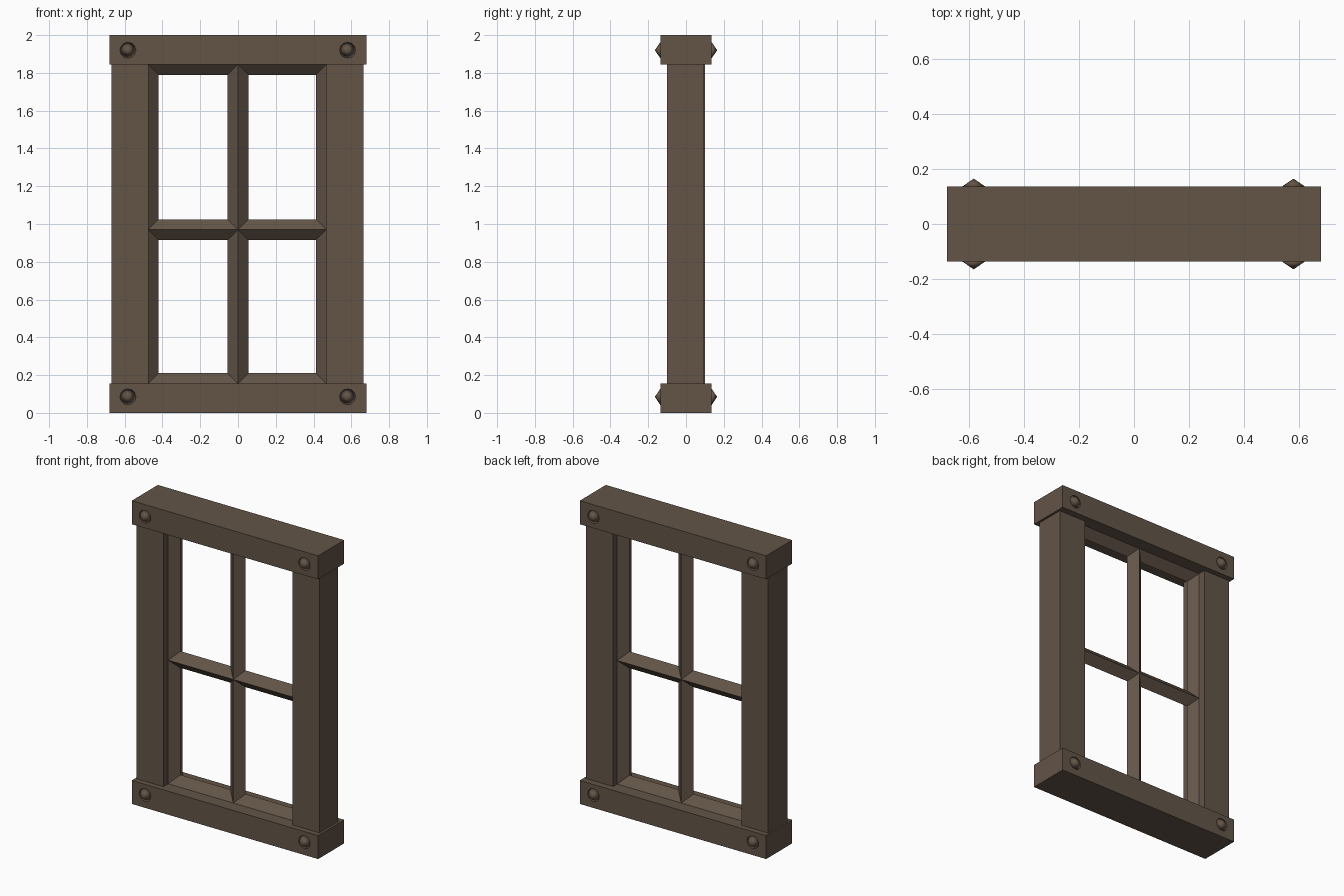
import bpy, bmesh, math
from mathutils import Matrix

if "Cube" in bpy.data.objects:
    bpy.data.objects.remove(bpy.data.objects["Cube"])

wood = bpy.data.materials.new("dark_brown_wood")
wood.diffuse_color = (0.125, 0.09, 0.064, 1)
wood.use_nodes = True
wood.node_tree.nodes["Principled BSDF"].inputs["Base Color"].default_value = wood.diffuse_color


def finish(name, bm, smooth=False):
    bmesh.ops.recalc_face_normals(bm, faces=bm.faces[:])
    mesh = bpy.data.meshes.new(name)
    bm.to_mesh(mesh)
    bm.free()
    mesh.materials.append(wood)
    for p in mesh.polygons:
        p.use_smooth = smooth
    obj = bpy.data.objects.new(name, mesh)
    bpy.context.collection.objects.link(obj)
    return obj


def box(name, lo, hi):
    bm = bmesh.new()
    size = [b - a for a, b in zip(lo, hi)]
    mid = [(a + b) / 2 for a, b in zip(lo, hi)]
    bmesh.ops.create_cube(bm, size=1, matrix=Matrix.Translation(mid) @ Matrix.Diagonal((*size, 1)))
    return finish(name, bm)


# Thick rails across the top and bottom
box("bottom_rail", (-0.68, -0.136, 0), (0.68, 0.136, 0.155))
box("top_rail", (-0.68, -0.136, 1.845), (0.68, 0.136, 2))

# Side posts
box("left_post", (-0.67, -0.1, 0.155), (-0.475, 0.1, 1.845))
box("right_post", (0.467, -0.1, 0.155), (0.665, 0.092, 1.845))


# Mitred surround of one opening; neighbours meet to form diamond-section bars
def pane_surround(name, x0, x1, z0, z1, inset=0.055, depth=0.05):
    bm = bmesh.new()
    loops = []
    for y, i in ((-depth, 0), (0, inset), (depth, 0)):
        corners = ((x0 + i, z0 + i), (x1 - i, z0 + i), (x1 - i, z1 - i), (x0 + i, z1 - i))
        loops.append([bm.verts.new((x, y, z)) for x, z in corners])
    for a, b in zip(loops, loops[1:]):
        for k in range(4):
            n = (k + 1) % 4
            bm.faces.new((a[k], a[n], b[n], b[k]))
    obj = finish(name, bm)
    # Make the faces point into the opening
    mid_x = (x0 + x1) / 2
    p = obj.data.polygons[1]
    if p.normal.x * (mid_x - p.center.x) < 0:
        obj.data.flip_normals()


for side, x0, x1 in (("left", -0.475, 0), ("right", 0, 0.467)):
    for level, z0, z1 in (("lower", 0.155, 0.97), ("upper", 0.97, 1.845)):
        pane_surround(f"{level}_{side}_glazing_bars", x0, x1, z0, z1)

# Pointed round studs on both faces of the rails
for face, s in (("front", -1), ("back", 1)):
    for level, z in (("lower", 0.085), ("upper", 1.92)):
        for side, x in (("left", -0.583), ("right", 0.58)):
            bm = bmesh.new()
            turn = Matrix.Rotation(-s * math.pi / 2, 4, 'X')
            bmesh.ops.create_cone(bm, cap_ends=True, segments=12, radius1=0.044, radius2=0,
                                  depth=0.03, matrix=Matrix.Translation((x, s * 0.15, z)) @ turn)
            bmesh.ops.remove_doubles(bm, verts=bm.verts[:], dist=0.0005)
            finish(f"{face}_{level}_{side}_stud", bm, smooth=True)
